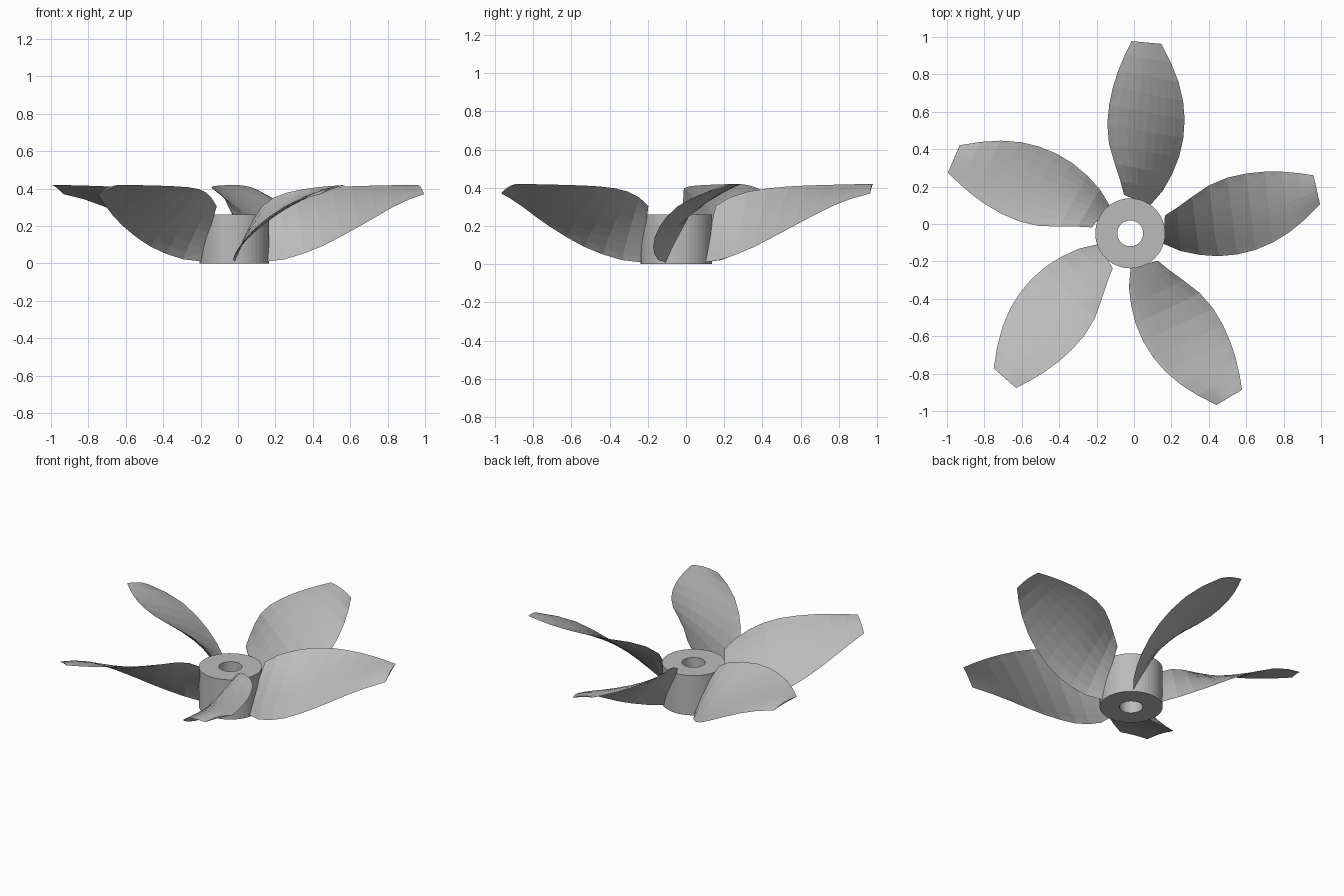
import bpy, bmesh, math
from mathutils import Vector, Matrix

if "Cube" in bpy.data.objects:
    bpy.data.objects.remove(bpy.data.objects["Cube"])

CENTER = Vector((-0.02, -0.05, 0))
HUB_R, BORE_R, HUB_H = 0.187, 0.069, 0.26
BLADES, CHORD_STEPS = 5, 8
THICK = 0.008

grey = bpy.data.materials.new("light grey")
grey.diffuse_color = (0.5, 0.5, 0.5, 1)
grey.use_nodes = True
grey.node_tree.nodes["Principled BSDF"].inputs["Base Color"].default_value = grey.diffuse_color


def make_object(name, bm):
    bmesh.ops.recalc_face_normals(bm, faces=bm.faces)
    mesh = bpy.data.meshes.new(name)
    bm.to_mesh(mesh)
    bm.free()
    mesh.materials.append(grey)
    obj = bpy.data.objects.new(name, mesh)
    bpy.context.collection.objects.link(obj)
    return obj


# Hub: a rectangular profile spun round the shaft axis
def hub():
    n = 48
    profile = [(BORE_R, 0), (HUB_R, 0), (HUB_R, HUB_H), (BORE_R, HUB_H)]
    bm = bmesh.new()
    rings = [[bm.verts.new((r * math.cos(i * math.tau / n), r * math.sin(i * math.tau / n), z))
              for r, z in profile] for i in range(n)]
    for i in range(n):
        a, b = rings[i], rings[(i + 1) % n]
        for k in range(4):
            m = (k + 1) % 4
            bm.faces.new((a[k], b[k], b[m], a[m]))
    obj = make_object("hub", bm)
    obj.location = CENTER


# Blade edges, root to tip, for the blade that points to +x
LOW_EDGE = [(.175, -.055, .01), (.27, -.095, .022), (.37, -.115, .052), (.47, -.122, .092),
            (.57, -.113, .143), (.67, -.088, .198), (.76, -.05, .25), (.85, .005, .302),
            (.935, .075, .342), (1.015, .155, .37)]
HIGH_EDGE = [(.185, .095, .305), (.25, .137, .35), (.33, .195, .38), (.42, .256, .397),
             (.52, .298, .407), (.62, .32, .412), (.72, .33, .415), (.81, .33, .417),
             (.90, .322, .419), (.98, .31, .42)]


# Blade: thin lens-shaped sections lofted between the two edges
def blade(name, angle):
    bm = bmesh.new()
    rings = []
    for low, high in zip(LOW_EDGE, HIGH_EDGE):
        a, b = Vector(low), Vector(high)
        normal = Vector((1, 0, 0)).cross(b - a).normalized()

        def point(t, side):
            bulge = math.sin(math.pi * t)
            return bm.verts.new(a.lerp(b, t) + normal * bulge * (0.008 + side * THICK / 2))

        ts = [k / CHORD_STEPS for k in range(CHORD_STEPS + 1)]
        rings.append([point(t, 1) for t in ts] + [point(t, -1) for t in reversed(ts[1:-1])])
    n = len(rings[0])
    for p, q in zip(rings, rings[1:]):
        for k in range(n):
            m = (k + 1) % n
            bm.faces.new((p[k], p[m], q[m], q[k]))
    bm.faces.new(rings[0])
    bm.faces.new(rings[-1])
    obj = make_object(name, bm)
    obj.matrix_world = Matrix.Translation(CENTER) @ Matrix.Rotation(angle, 4, 'Z')


hub()
for i in range(BLADES):
    blade(f"blade_{i + 1}", i * math.tau / BLADES)
